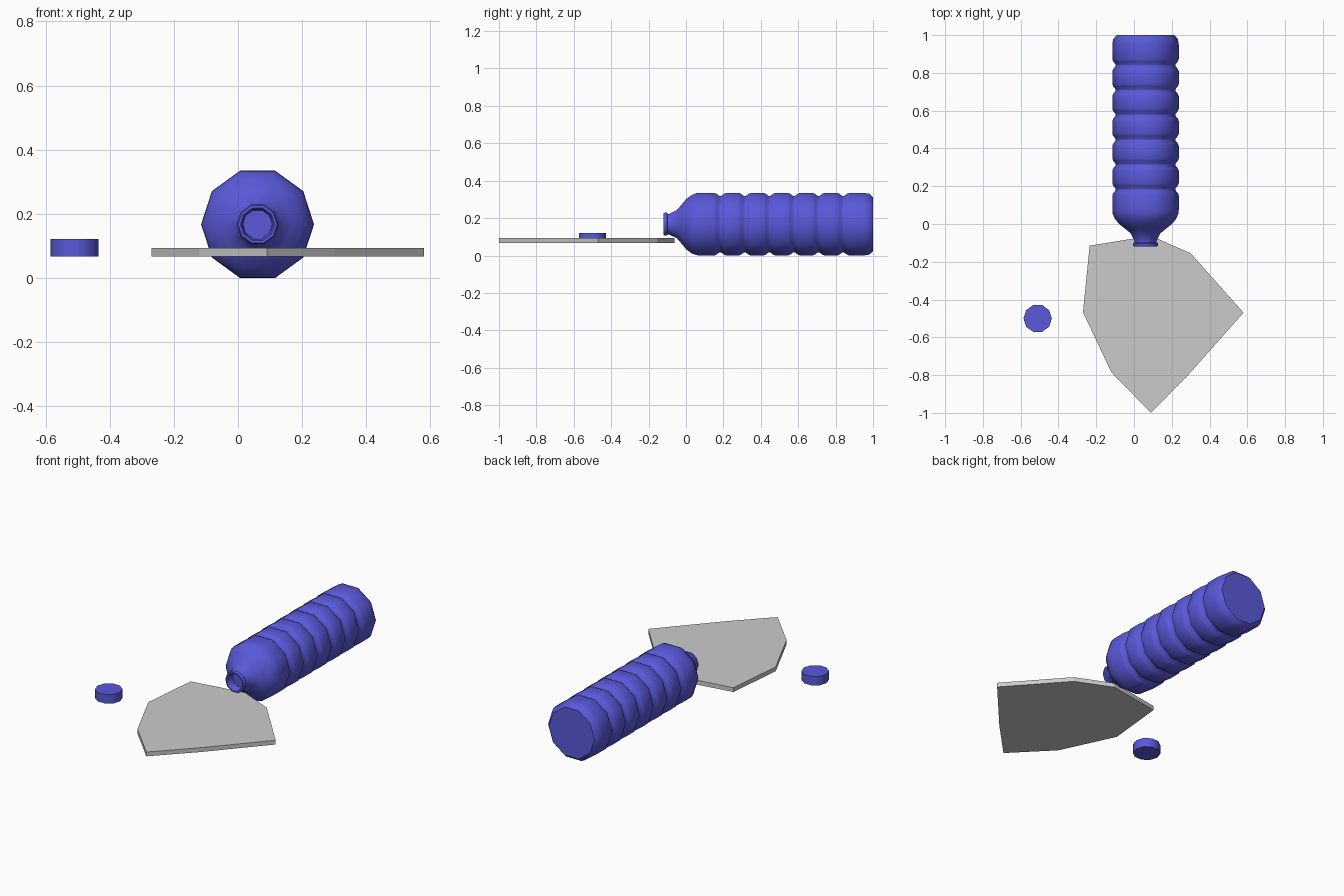
import bpy, bmesh, math
from mathutils import Vector

if "Cube" in bpy.data.objects:
    bpy.data.objects.remove(bpy.data.objects["Cube"])

SIDES = 10

blue = bpy.data.materials.new("blue_plastic")
blue.diffuse_color = (0.10, 0.10, 0.70, 1)
blue.use_nodes = True
blue.node_tree.nodes["Principled BSDF"].inputs["Base Color"].default_value = blue.diffuse_color


def finish(name, bm, mat=None, smooth=None):
    bmesh.ops.recalc_face_normals(bm, faces=bm.faces)
    mesh = bpy.data.meshes.new(name)
    bm.to_mesh(mesh)
    bm.free()
    ob = bpy.data.objects.new(name, mesh)
    bpy.context.collection.objects.link(ob)
    if mat:
        mesh.materials.append(mat)
    if smooth:
        bpy.ops.object.select_all(action='DESELECT')
        ob.select_set(True)
        bpy.context.view_layer.objects.active = ob
        bpy.ops.object.shade_smooth_by_angle(angle=math.radians(smooth))
    return ob


def lathe(name, profile, origin, axis, u, v, smooth):
    """Revolve (radius, distance) points around an axis and cap both ends."""
    bm = bmesh.new()
    o, axis, u, v = (Vector(a) for a in (origin, axis, u, v))
    rings = []
    for r, d in profile:
        ring = []
        for i in range(SIDES):
            a = math.tau * i / SIDES
            ring.append(bm.verts.new(o + axis * d + (u * math.cos(a) + v * math.sin(a)) * r))
        rings.append(ring)
    for a, b in zip(rings, rings[1:]):
        for i in range(SIDES):
            j = (i + 1) % SIDES
            bm.faces.new((a[i], a[j], b[j], b[i]))
    bm.faces.new(rings[0])
    bm.faces.new(rings[-1])
    return finish(name, bm, blue, smooth)


# Bottle lying along y: recessed mouth, lip, neck and shoulder
R = 0.176
profile = [(0.046, -0.07), (0.048, -0.112), (0.053, -0.12), (0.061, -0.12),
           (0.065, -0.114), (0.065, -0.102), (0.058, -0.098), (0.058, -0.09),
           (0.066, -0.075), (0.078, -0.05), (0.108, -0.025), (0.14, 0.0),
           (0.164, 0.03), (0.174, 0.055), (R, 0.075)]
# Ribbed body
for k in range(6):
    c = 0.183 + 0.1315 * k
    profile += [(R, c - 0.032), (0.171, c - 0.02), (0.158, c - 0.004),
                (0.158, c + 0.004), (0.171, c + 0.02), (R, c + 0.032)]
# Rounded base
profile += [(R, 0.95), (0.171, 0.98), (0.152, 1.0)]
lathe("bottle", profile, (0.061, 0, 0.1675), (0, 1, 0), (1, 0, 0), (0, 0, 1), 45)

# Loose screw cap
lathe("bottle_cap", [(0.075, 0.067), (0.075, 0.121)],
      (-0.51, -0.5, 0), (0, 0, 1), (1, 0, 0), (0, 1, 0), 40)

# Flat irregular puddle in front of the mouth
outline = [(0.58, -0.47), (0.30, -0.155), (0.09, -0.062), (-0.235, -0.115),
           (-0.27, -0.467), (-0.12, -0.785), (0.09, -1.0), (0.30, -0.785)]
bm = bmesh.new()
base = bm.faces.new([bm.verts.new((x, y, 0.067)) for x, y in outline])
ext = bmesh.ops.extrude_face_region(bm, geom=[base], use_keep_orig=True)
bmesh.ops.translate(bm, vec=(0, 0, 0.026),
                    verts=[g for g in ext["geom"] if isinstance(g, bmesh.types.BMVert)])
finish("puddle", bm)
